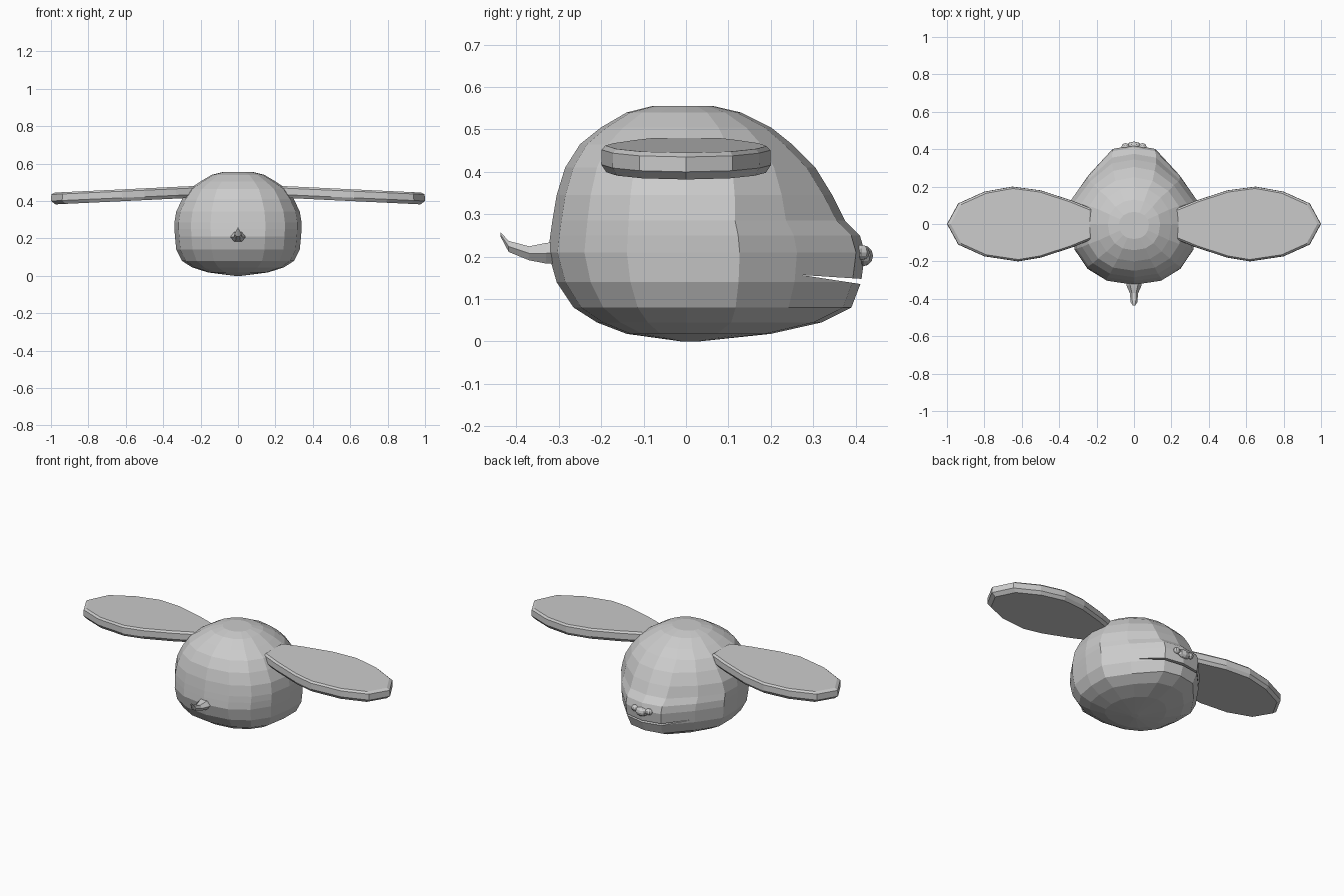
import bpy, math

cube = bpy.data.objects.get("Cube")
if cube:
    bpy.data.objects.remove(cube)

grey = bpy.data.materials.new("plain_grey")
grey.use_nodes = True
colour = (0.6, 0.6, 0.6, 1)
grey.diffuse_color = colour
for node in grey.node_tree.nodes:
    if node.type == 'BSDF_PRINCIPLED':
        node.inputs["Base Color"].default_value = colour


def loft(name, rings):
    """Closed skin over rings that share a point count (rings run counter-clockwise)."""
    n = len(rings[0])
    verts = [p for ring in rings for p in ring]
    faces = [tuple(range(n))[::-1],
             tuple(range((len(rings) - 1) * n, len(rings) * n))]
    for r in range(len(rings) - 1):
        for i in range(n):
            j = (i + 1) % n
            faces.append((r*n + i, r*n + j, (r+1)*n + j, (r+1)*n + i))
    mesh = bpy.data.meshes.new(name)
    mesh.from_pydata(verts, [], faces)
    mesh.materials.append(grey)
    obj = bpy.data.objects.new(name, mesh)
    bpy.context.collection.objects.link(obj)
    return obj


# Body: horizontal rings (z, half width, rear y, snout y, snout pointedness)
LEVELS = [
    (0.00, 0.02, 0.01, 0.03, 0.0), (0.018, 0.16, 0.14, 0.20, 0.2),
    (0.045, 0.245, 0.21, 0.32, 0.6), (0.08, 0.30, 0.265, 0.39, 1.0),
    (0.14, 0.33, 0.305, 0.413, 1.0), (0.21, 0.337, 0.325, 0.422, 1.0),
    (0.25, 0.34, 0.32, 0.41, 1.0), (0.285, 0.34, 0.315, 0.375, 0.9),
    (0.345, 0.33, 0.305, 0.345, 0.6), (0.41, 0.298, 0.285, 0.305, 0.3),
    (0.465, 0.26, 0.25, 0.25, 0.0), (0.505, 0.20, 0.20, 0.20, 0.0),
    (0.54, 0.14, 0.14, 0.13, 0.0), (0.555, 0.08, 0.08, 0.065, 0.0)]
MUZZLE = [(1, 0), (1, 0.30), (0.72, 0.62), (0.34, 0.95), (0, 1)]


def body_ring(z, w, rear, front, point):
    quarter_front, quarter_rear = [], []
    for k, (mx, my) in enumerate(MUZZLE):
        a = k * math.pi / 8
        c, s = math.cos(a), math.sin(a)
        quarter_front.append((w * (c + (mx - c) * point),
                              front * (s + (my - s) * point)))
        e = 0.88
        quarter_rear.append((w * abs(c) ** e, -rear * s ** e))
    right = quarter_rear[:0:-1] + quarter_front
    left = [(-x, y) for x, y in right[-2:0:-1]]
    return [(x, y, z) for x, y in right + left]


body = loft("body", [body_ring(*level) for level in LEVELS])

# Mouth: thin wedge cut through the snout
wedge = [(0.27, 0.157), (0.5, 0.122), (0.5, 0.142)]
cutter = loft("mouth_cutter", [[(x, y, z) for y, z in wedge] for x in (-0.5, 0.5)])
cutter.hide_render = True
cut = body.modifiers.new("mouth", 'BOOLEAN')
cut.operation = 'DIFFERENCE'
cut.solver = 'EXACT'
cut.object = cutter
bpy.context.view_layer.objects.active = body
bpy.ops.object.modifier_apply(modifier=cut.name)
bpy.data.objects.remove(cutter)

# Nose: small faceted button with two nostril bumps
for name, x, y, z, size in (("nose", 0, 0.417, 0.202, (0.04, 0.024, 0.025)),
                            ("left_nostril", 0.045, 0.413, 0.21, (0.022, 0.02, 0.018)),
                            ("right_nostril", -0.045, 0.413, 0.21, (0.022, 0.02, 0.018))):
    bpy.ops.mesh.primitive_uv_sphere_add(segments=8, ring_count=6, radius=1,
                                         location=(x, y, z))
    bump = bpy.context.object
    bump.name = name
    bump.scale = size
    bump.data.materials.append(grey)

# Tail: tapering upturned hook (y, centre z, half width, half height)
TAIL = [(-0.28, 0.21, 0.045, 0.032), (-0.33, 0.208, 0.04, 0.028),
        (-0.37, 0.208, 0.022, 0.019), (-0.418, 0.224, 0.018, 0.015),
        (-0.437, 0.252, 0.005, 0.006)]
loft("tail", [[(w * math.cos(i * math.pi / 3), y, z + h * math.sin(i * math.pi / 3))
               for i in range(6)] for y, z, w, h in TAIL])

# Wings: flat leaf slabs with bevelled rims, rising slightly toward the body
LEAF = [(0.22, -0.08), (0.33, -0.125), (0.50, -0.18), (0.62, -0.2), (0.80, -0.173),
        (0.94, -0.11), (1.0, 0), (0.94, 0.11), (0.80, 0.173), (0.65, 0.2),
        (0.50, 0.18), (0.33, 0.125), (0.22, 0.08)]


def wing_ring(side, inset, height):
    ring = [(side * (0.6 + (x - 0.6) * inset), y * inset,
             height + 0.045 * (1 - x)) for x, y in LEAF]
    return ring if side > 0 else ring[::-1]


for name, side in (("left_wing", 1), ("right_wing", -1)):
    loft(name, [wing_ring(side, inset, h) for inset, h in
                ((0.94, 0.382), (1.0, 0.4), (0.995, 0.435), (0.95, 0.445))])
